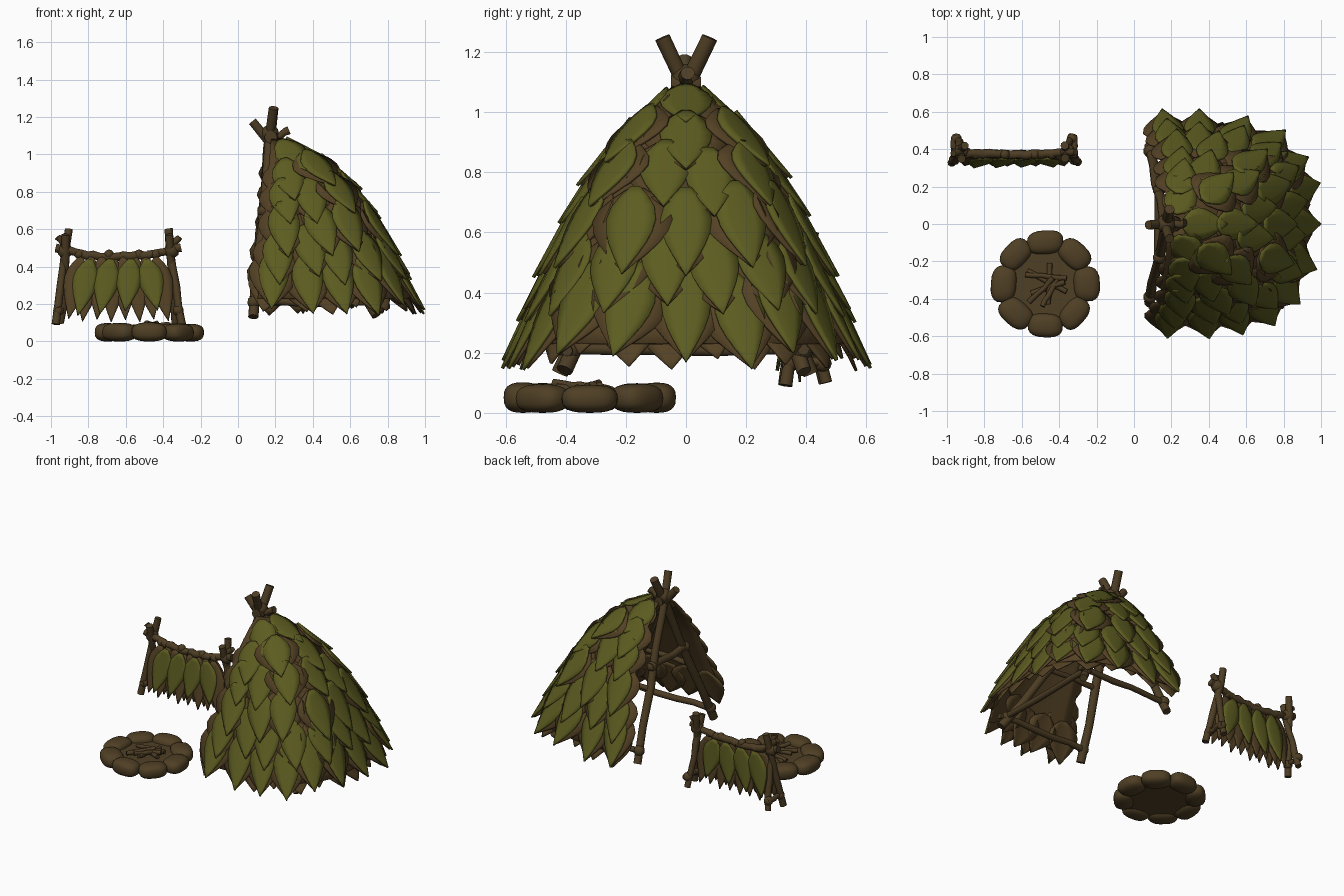
import bpy, bmesh, math, random
from mathutils import Vector as V

if "Cube" in bpy.data.objects:
    bpy.data.objects.remove(bpy.data.objects["Cube"])
random.seed(4)

def material(name, rgb):
    m = bpy.data.materials.new(name)
    m.diffuse_color = (*rgb, 1)
    m.use_nodes = True
    m.node_tree.nodes["Principled BSDF"].inputs["Base Color"].default_value = m.diffuse_color
    return m
GREEN = material("leaf green", (0.108, 0.107, 0.015))
BROWN = material("dry leaf brown", (0.088, 0.053, 0.018))
WOOD = material("bark brown", (0.073, 0.046, 0.017))
STONE = material("earth stone", (0.079, 0.05, 0.018))

def finish(name, bm, mat, thick=0, angle=40):
    me = bpy.data.meshes.new(name)
    bmesh.ops.recalc_face_normals(bm, faces=bm.faces)
    bm.to_mesh(me)
    bm.free()
    me.materials.append(mat)
    ob = bpy.data.objects.new(name, me)
    bpy.context.collection.objects.link(ob)
    if thick:
        s = ob.modifiers.new("thickness", 'SOLIDIFY')
        s.thickness, s.offset = thick, 0
    bpy.context.view_layer.objects.active = ob
    ob.select_set(True)
    bpy.ops.object.shade_smooth_by_angle(angle=math.radians(angle))
    ob.select_set(False)
    return ob

def stick(bm, a, b, r=0.024, bend=0.006):
    """Slightly uneven pole from a to b with closed ends."""
    a, b = V(a), V(b)
    q = (b - a).to_track_quat('Z', 'Y')
    rings, N, S = [], 10, 5
    off = [V((random.uniform(-bend, bend), random.uniform(-bend, bend), 0)) for _ in range(S + 1)]
    for k in range(S + 1):
        rr = r * random.uniform(0.9, 1.1)
        c = a.lerp(b, k / S)
        rings.append([bm.verts.new(c + q @ (off[k] + V((rr * math.cos(t), rr * math.sin(t), 0))))
                      for t in (2 * math.pi * i / N for i in range(N))])
    for p, n in zip(rings, rings[1:]):
        for i in range(N):
            bm.faces.new((p[i], p[(i + 1) % N], n[(i + 1) % N], n[i]))
    bm.faces.new(rings[0][::-1])
    bm.faces.new(rings[-1])

def knot(bm, p, r=0.036):
    g = bmesh.ops.create_icosphere(bm, subdivisions=2, radius=r)
    for v in g['verts']:
        v.co += V(p)

LEAF = [(0, .2), (.1, .55), (.22, .87), (.36, 1), (.5, .93), (.63, .76), (.76, .52), (.88, .27), (1, .02)]
def leaf(bm, base, d, n, length, width):
    """Pointed leaf folded along its midrib, running along d and facing n."""
    d = d.normalized()
    side = d.cross(n).normalized()
    n = side.cross(d)
    rows = []
    for s, w in LEAF:
        c = base + d * length * s
        rows.append([bm.verts.new(c + side * x * w * width / 2 - n * abs(x) * w * width * 0.06)
                     for x in (-1, -.5, 0, .5, 1)])
    for p, q in zip(rows, rows[1:]):
        for i in range(4):
            bm.faces.new((p[i], p[i + 1], q[i + 1], q[i]))

# --- tent cover surface: height, half width, rear reach ---
PROFILE = [(1.09, .03, .23), (1.0, .145, .42), (.87, .25, .57), (.74, .33, .68),
           (.4, .48, .85), (.2, .55, .935), (.08, .585, .975)]
E = .6
def section(z):
    z = max(min(z, 1.09), .08)
    for (z0, w0, x0), (z1, w1, x1) in zip(PROFILE, PROFILE[1:]):
        if z >= z1:
            f = (z0 - z) / (z0 - z1)
            return w0 + (w1 - w0) * f, x0 + (x1 - x0) * f

def surf(u, z):
    """Point on the cover; u runs 0..1 by arc length round the back."""
    w, xr = section(z)
    xf = 0.085 + 0.085 * z
    pts = []
    for i in range(61):
        t = math.pi * (i / 60 - .5)
        sn, cs = math.sin(t), max(math.cos(t), 0)
        pts.append(V((xf + (xr - xf) * cs ** E, math.copysign(w * abs(sn) ** E, sn), z)))
    seg = [(b - a).length for a, b in zip(pts, pts[1:])]
    goal = min(max(u, 0), 1) * sum(seg)
    for a, b, l in zip(pts, pts[1:], seg):
        if goal <= l:
            return a.lerp(b, goal / l)
        goal -= l
    return pts[-1]

# brown under-cover
bm = bmesh.new()
zs = [1.08 - .85 * k / 14 for k in range(15)]
grid = [[bm.verts.new(surf(i / 28, z)) for i in range(29)] for z in zs]
for p, q in zip(grid, grid[1:]):
    for i in range(28):
        bm.faces.new((p[i], p[i + 1], q[i + 1], q[i]))
finish("tent_under_cover", bm, BROWN, 0.012)

# rows of leaves: top height, length, width, count
green, brown = bmesh.new(), bmesh.new()
ROWS = [(1.08, .27, .19, 3), (.99, .29, .19, 5), (.88, .29, .185, 8), (.74, .34, .185, 9),
        (.60, .32, .18, 12), (.48, .36, .18, 13), (.42, .28, .15, 16)]
for k, (z, L, W, n) in enumerate(ROWS):
    for i in range(n):
        u = (i + .5) / n
        mid = 2 * i + 1 == n
        zz = z + (0 if mid else random.uniform(-.025, .025))
        drop = L * (.6 if k == 0 and mid else .88)
        p, q = surf(u, zz), surf(u, zz - drop)
        nor = (surf(u + .03, zz - drop / 2) - surf(u - .03, zz - drop / 2)).cross(q - p)
        if nor.dot(q - V((.3, 0, q.z))) < 0:
            nor = -nor
        nor.normalize()
        lift = 0.004 if k == 6 else 0.014 if k == 0 else 0.019
        d = (q - p).normalized() + nor * (.02 if k == 6 else .08)
        if not mid:
            d += d.cross(nor) * random.uniform(-.16, .16)
        if k < 6:
            leaf(green, p + nor * lift, d, nor, L, W * .92)
        leaf(brown, p + nor * (lift - .011), d, nor, L * .97, W * (1.05 if k == 0 else 1.5))
finish("tent_green_leaves", green, GREEN, 0.011)
finish("tent_brown_leaves", brown, BROWN, 0.009)

# --- tent frame ---
bm = bmesh.new()
for s in (-1, 1):
    stick(bm, (.08, .415 * s, .13), (.185, -.075 * s, 1.25), .026)      # front poles
    stick(bm, (.74, .4 * s, .14), (.2, .02 * s, 1.06), .026)            # rear poles
    stick(bm, (.07, .39 * s, .21), (.76, .39 * s, .21), .02)            # side base rails
    stick(bm, (.12, .23 * s, .57), (.52, .24 * s, .57), .018)           # side mid rails
    knot(bm, (.085, .39 * s, .21))
    knot(bm, (.71, .385 * s, .21))
    knot(bm, (.135, .18 * s, .7), .034)
stick(bm, (.08, 0, 1.18), (.76, 0, .34), .026)                          # ridge pole
stick(bm, (.135, -.2, .7), (.135, .2, .7), .023)                        # doorway crossbar
stick(bm, (.71, -.42, .21), (.71, .42, .21), .02)                       # rear base rail
stick(bm, (.15, 0, 1.07), (.275, 0, 1.125), .022)                       # peak lashing
stick(bm, (.18, -.05, 1.09), (.18, .05, 1.09), .034)
knot(bm, (.17, 0, 1.11), .05)
finish("tent_pole_frame", bm, WOOD)

# --- drying rack ---
bm = bmesh.new()
CX = -.64
for s in (-1, 1):
    X = lambda o: CX + s * o
    stick(bm, (X(.335), .335, .09), (X(.262), .42, .6), .021)           # crossed legs
    stick(bm, (X(.305), .465, .1), (X(.275), .345, .57), .021)
    stick(bm, (X(.325), .32, .165), (X(.315), .475, .165), .017)        # leg tie
    stick(bm, (X(.25), .39, .47), (X(.325), .38, .56), .018)            # fork
    knot(bm, (X(.285), .385, .485), .042)
    knot(bm, (X(.32), .345, .165), .03)
    knot(bm, (X(.31), .455, .165), .03)
    stick(bm, (X(.335), .38, .5), (X(.16), .375, .462), .023)           # sagging crossbar
    stick(bm, (X(.17), .375, .463), (X(-.01), .37, .453), .023)
for x in (-.85, -.69, -.53, -.44):
    knot(bm, (x, .372, .466), .026)
finish("rack_frame", bm, WOOD)

green, brown = bmesh.new(), bmesh.new()
HANG = [(-.79, -.22, .31), (-.68, -.2, .3), (-.57, -.12, .28), (-.49, .22, .28)]
for x, lean, L in HANG:
    for s in (-1, 1):
        leaf(green, V((x, .366 + s * .018, .44)), V((lean, s * .09 - .06, -1)), V((0, s, .1)), L, .135)
for i in range(8):
    f = (i - 3.5) / 3.5
    for s in (-1, 1):
        leaf(brown, V((CX + f * .2, .366 + s * .009, .45)), V((f * .2, s * .07 - .06, -1)),
             V((0, s, .1)), .335 + .012 * (i % 2), .13)
finish("rack_green_leaves", green, GREEN, 0.011)
finish("rack_brown_leaves", brown, BROWN, 0.009)

# --- fire pit ---
FX, FY = -.475, -.32
bm = bmesh.new()
for k in range(8):
    a = k * math.pi / 4
    tilt = random.uniform(-.12, .12)
    hr, ht, hz = random.uniform(.064, .074), random.uniform(.09, .1), random.uniform(.046, .052)
    g = bmesh.ops.create_icosphere(bm, subdivisions=3, radius=1)
    for v in g['verts']:
        c = [math.copysign(abs(t) ** .75, t) for t in v.co]
        r, t, z = .222 + (c[0] + tilt * c[1]) * hr, c[1] * ht, (c[2] + 1) * hz
        v.co = (FX + r * math.cos(a) - t * math.sin(a), FY + r * math.sin(a) + t * math.cos(a), z)
finish("fire_ring_stones", bm, STONE)

bm = bmesh.new()
g = bmesh.ops.create_cone(bm, cap_ends=True, segments=32, radius1=.21, radius2=.19, depth=.04)
for v in g['verts']:
    v.co += V((FX, FY, .04))
finish("fire_bed", bm, STONE)

bm = bmesh.new()
for x0, y0, x1, y1, z in [(-.45, -.21, -.46, -.43, .08), (-.56, -.42, -.43, -.29, .09),
                          (-.58, -.27, -.36, -.29, .082), (-.41, -.29, -.49, -.44, .095),
                          (-.57, -.25, -.36, -.36, .075), (-.55, -.37, -.37, -.31, .085)]:
    stick(bm, (x0, y0, z - .015), (x1, y1, z + .005), .014, .003)
finish("firewood", bm, WOOD)
